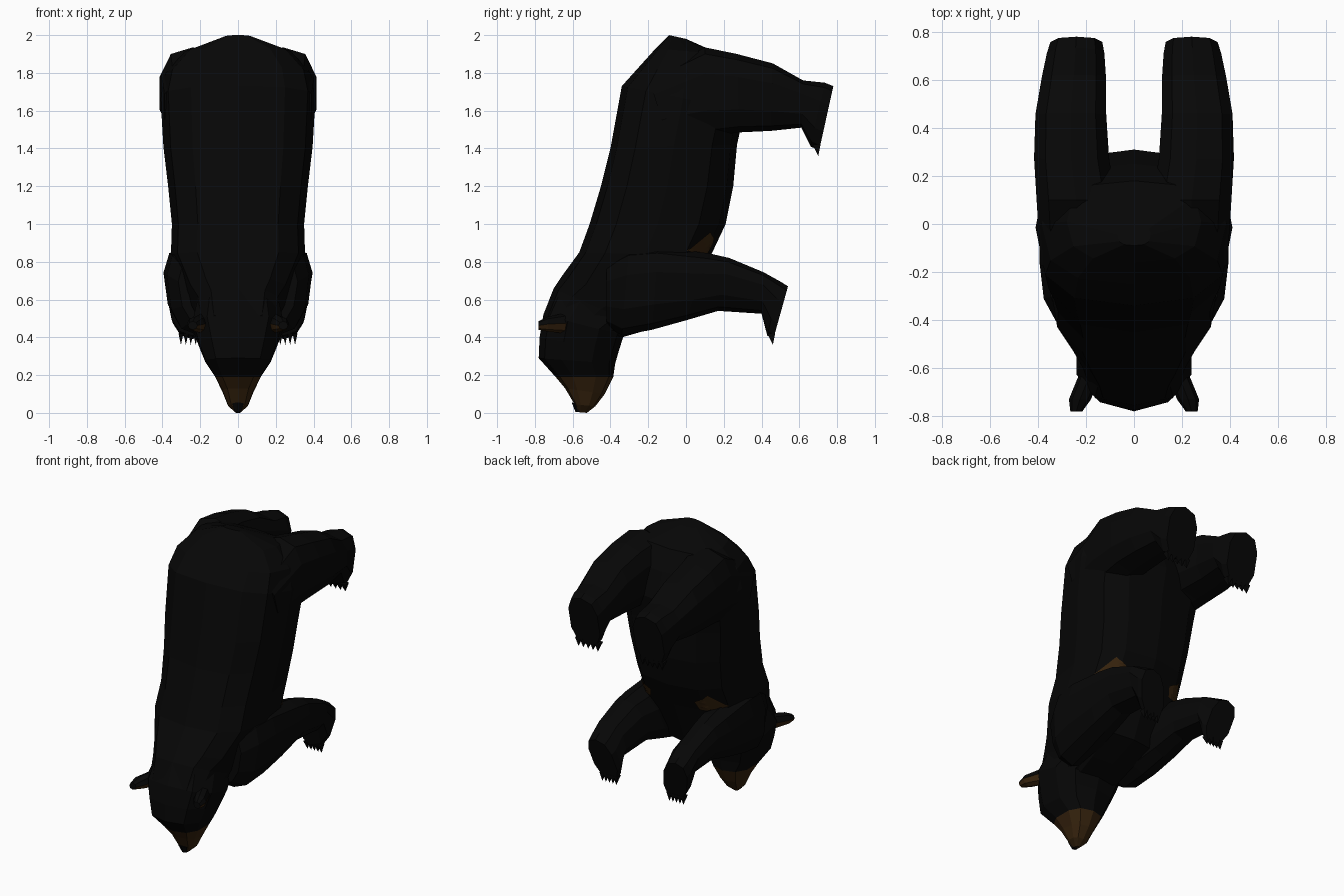
import bpy, bmesh, math
from mathutils import Vector
from mathutils.bvhtree import BVHTree

if "Cube" in bpy.data.objects:
    bpy.data.objects.remove(bpy.data.objects["Cube"])


def material(name, rgb):
    m = bpy.data.materials.new(name)
    m.diffuse_color = (*rgb, 1)
    m.use_nodes = True
    m.node_tree.nodes["Principled BSDF"].inputs["Base Color"].default_value = m.diffuse_color
    return m


BLACK = material("black_fur", (0.002, 0.002, 0.002))
BROWN = material("brown_fur", (0.036, 0.016, 0.004))


def finish(name, bm, rule=None):
    bmesh.ops.recalc_face_normals(bm, faces=bm.faces)
    bm.normal_update()
    for f in bm.faces:
        f.material_index = 1 if rule and rule(f) else 0
    me = bpy.data.meshes.new(name)
    bm.to_mesh(me)
    bm.free()
    me.materials.append(BLACK)
    me.materials.append(BROWN)
    ob = bpy.data.objects.new(name, me)
    bpy.context.collection.objects.link(ob)
    return ob


def loft(rings, sides=12, power=0.75, lean=0):
    """Skin rings given as (y, z, y, z, centre x, half width); lean shifts the first edge in x."""
    bm = bmesh.new()
    loops = []
    for y0, z0, y1, z1, cx, w in rings:
        loop = []
        for i in range(sides):
            a = 2 * math.pi * i / sides
            c, s = math.cos(a), math.sin(a)
            c = math.copysign(abs(c) ** power, c)
            s = math.copysign(abs(s) ** power, s)
            loop.append(bm.verts.new((cx + w * s + lean * c,
                                      (y0 + y1) / 2 + c * (y0 - y1) / 2,
                                      (z0 + z1) / 2 + c * (z0 - z1) / 2)))
        loops.append(loop)
    for a, b in zip(loops, loops[1:]):
        for i in range(sides):
            j = (i + 1) % sides
            bm.faces.new((a[i], a[j], b[j], b[i]))
    bm.faces.new(loops[0])
    bm.faces.new(loops[-1])
    return bm


# Torso, from rump down to neck
torso = finish("torso", loft([
    (-0.09, 2.00, 0.00, 1.98, 0, 0.07),
    (-0.16, 1.93, 0.18, 1.90, 0, 0.28),
    (-0.25, 1.83, 0.25, 1.77, 0, 0.385),
    (-0.34, 1.73, 0.31, 1.60, 0, 0.41),
    (-0.40, 1.40, 0.27, 1.42, 0, 0.395),
    (-0.45, 1.20, 0.25, 1.20, 0, 0.37),
    (-0.51, 1.00, 0.21, 1.00, 0, 0.35),
    (-0.565, 0.85, 0.13, 0.83, 0, 0.355),
    (-0.66, 0.72, 0.00, 0.52, 0, 0.28),
    (-0.70, 0.66, -0.20, 0.44, 0, 0.235),
    (-0.75, 0.52, -0.34, 0.40, 0, 0.21),
], 12, 0.72))

# Head with brown muzzle
finish("head", loft([
    (-0.70, 0.66, -0.24, 0.44, 0, 0.225),
    (-0.755, 0.52, -0.33, 0.41, 0, 0.25),
    (-0.775, 0.40, -0.355, 0.33, 0, 0.215),
    (-0.78, 0.29, -0.375, 0.26, 0, 0.18),
    (-0.69, 0.19, -0.385, 0.19, 0, 0.125),
    (-0.64, 0.13, -0.43, 0.10, 0, 0.085),
    (-0.59, 0.045, -0.48, 0.035, 0, 0.055),
    (-0.575, 0.005, -0.525, 0.00, 0, 0.015),
], 10, 0.8), lambda f: f.calc_center_median().z < 0.2)

# Black nose pad on the muzzle tip
finish("nose", loft([
    (-0.605, 0.055, -0.56, 0.045, 0, 0.035),
    (-0.585, 0.005, -0.545, 0.002, 0, 0.018),
], 6, 1))

FORELEG = [
    (-0.42, 0.80, -0.42, 0.46, 0.20, 0.11),
    (-0.30, 0.87, -0.34, 0.41, 0.235, 0.135),
    (-0.15, 0.88, -0.18, 0.44, 0.25, 0.138),
    (0.12, 0.845, 0.00, 0.49, 0.263, 0.125),
    (0.23, 0.82, 0.17, 0.54, 0.27, 0.11),
    (0.41, 0.745, 0.40, 0.525, 0.272, 0.10),
    (0.50, 0.695, 0.43, 0.41, 0.27, 0.097),
    (0.54, 0.67, 0.462, 0.39, 0.27, 0.09),
]
HINDLEG = [
    (-0.20, 1.78, -0.10, 1.46, 0.225, 0.17),
    (0.10, 1.935, 0.10, 1.46, 0.24, 0.172),
    (0.27, 1.90, 0.28, 1.485, 0.26, 0.162),
    (0.46, 1.85, 0.45, 1.493, 0.263, 0.153),
    (0.62, 1.76, 0.61, 1.51, 0.25, 0.138),
    (0.735, 1.748, 0.66, 1.41, 0.243, 0.124),
    (0.78, 1.73, 0.705, 1.39, 0.24, 0.112),
]
EAR = [
    (-0.63, 0.53, -0.63, 0.42, 0.185, 0.045),
    (-0.73, 0.51, -0.73, 0.43, 0.225, 0.046),
    (-0.78, 0.485, -0.78, 0.44, 0.24, 0.025),
]


def mirrored(rings, s):
    return [(*r[:4], s * r[4], r[5]) for r in rings]


def claws(name, x, y, z, width, s):
    """Row of five pointed claws below a paw."""
    bm = bmesh.new()
    for i in range(5):
        cx = s * (x + (i - 2) * width / 5)
        r = width / 10
        base = [bm.verts.new((cx + dx, y + dy, z + 0.06))
                for dx, dy in ((-r, -0.02), (r, -0.02), (r, 0.022), (-r, 0.022))]
        tip = bm.verts.new((cx, y + 0.01, z))
        bm.faces.new(base)
        for k in range(4):
            bm.faces.new((base[k], base[(k + 1) % 4], tip))
    finish(name, bm)


tree = BVHTree.FromObject(torso, bpy.context.evaluated_depsgraph_get())


def torso_point(origin, direction):
    hit = tree.ray_cast(Vector(origin), Vector(direction))[0]
    return hit or Vector(origin) * 0.5


for side, s in (("right", 1), ("left", -1)):
    finish(side + "_foreleg", loft(mirrored(FORELEG, s), 10, 0.8, 0.028 * s))
    finish(side + "_hind_leg", loft(mirrored(HINDLEG, s), 10))
    claws(side + "_fore_claws", 0.25, 0.45, 0.36, 0.13, s)
    claws(side + "_hind_claws", 0.24, 0.69, 1.36, 0.18, s)
    # Ear, brown on the side facing the muzzle
    finish(side + "_ear", loft(mirrored(EAR, s), 8, 1), lambda f: f.normal.z < -0.3)
    # Brown patch behind the foreleg, wrapped from the flank onto the chest
    bm = bmesh.new()
    bm.faces.new([bm.verts.new(p) for p in (
        torso_point((s, 0.0, 0.86), (-s, 0, 0)),
        torso_point((s, 0.125, 0.96), (-s, 0, 0)),
        torso_point((s * 0.16, 1, 0.90), (0, -1, 0)),
        torso_point((s * 0.18, 1, 0.84), (0, -1, 0)))])
    bmesh.ops.subdivide_edges(bm, edges=bm.edges[:], cuts=6, use_grid_fill=True)
    for v in bm.verts:
        near, normal, _, _ = tree.find_nearest(v.co)
        v.co = near + normal * 0.008
    finish(side + "_chest_patch", bm, lambda f: True)
